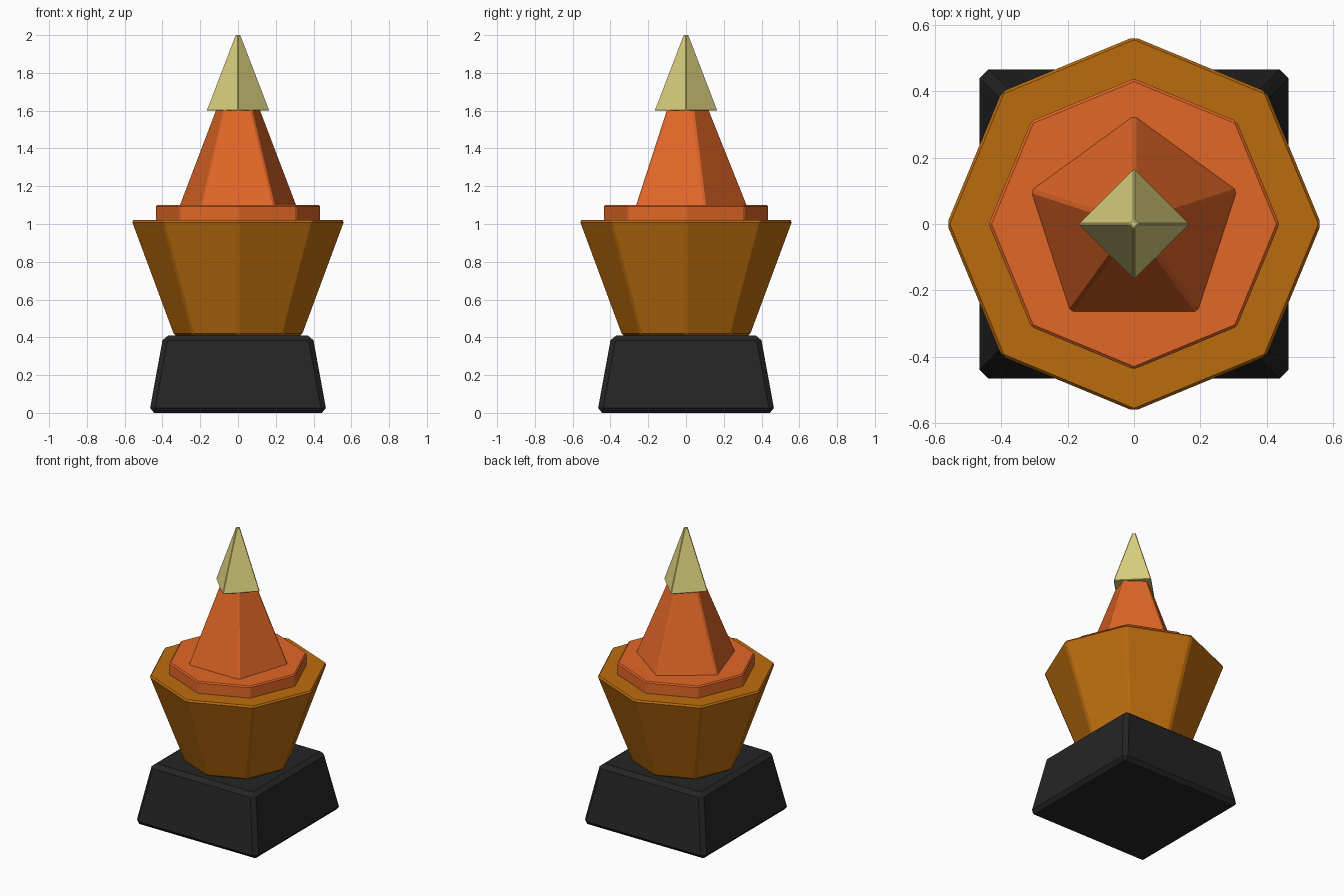
import bpy
import bmesh
from math import cos, sin, pi, sqrt

if "Cube" in bpy.data.objects:
    bpy.data.objects.remove(bpy.data.objects["Cube"], do_unlink=True)


def make_material(name, colour):
    mat = bpy.data.materials.new(name)
    mat.use_nodes = True
    rgba = (*colour, 1.0)
    mat.diffuse_color = rgba
    mat.node_tree.nodes["Principled BSDF"].inputs["Base Color"].default_value = rgba
    return mat


def frustum(name, sides, start, bottom, top, bevel, mat):
    """Closed, bevelled frustum; bottom and top are (corner radius, height)."""
    bm = bmesh.new()
    rings = []
    for radius, z in (bottom, top):
        angles = [start + 2 * pi * i / sides for i in range(sides)]
        rings.append([bm.verts.new((radius * cos(a), radius * sin(a), z)) for a in angles])
    low, high = rings
    bm.faces.new(low[::-1])
    bm.faces.new(high)
    for i in range(sides):
        j = (i + 1) % sides
        bm.faces.new((low[i], low[j], high[j], high[i]))
    bmesh.ops.bevel(bm, geom=bm.edges[:], offset=bevel, segments=1,
                    affect='EDGES', clamp_overlap=True)
    bmesh.ops.recalc_face_normals(bm, faces=bm.faces[:])
    mesh = bpy.data.meshes.new(name)
    bm.to_mesh(mesh)
    bm.free()
    mesh.materials.append(mat)
    obj = bpy.data.objects.new(name, mesh)
    bpy.context.collection.objects.link(obj)
    return obj


black = make_material("charcoal black", (0.018, 0.018, 0.018))
brown = make_material("amber brown", (0.50, 0.152, 0.004))
orange = make_material("burnt orange", (0.76, 0.135, 0.02))
cream = make_material("pale yellow", (0.72, 0.64, 0.21))

# Square plinth
frustum("plinth", 4, pi / 4, (0.47 * sqrt(2), 0), (0.395 * sqrt(2), 0.41), 0.026, black)
# Flared octagonal bowl
frustum("bowl", 8, 0, (0.342, 0.41), (0.568, 1.02), 0.012, brown)
# Octagonal collar on the bowl
frustum("collar", 8, 0, (0.438, 0.99), (0.438, 1.10), 0.008, orange)
# Five-sided spire, one corner to the back
frustum("spire", 5, pi / 2, (0.332, 1.085), (0.066, 1.75), 0.009, orange)
# Four-sided tip over the spire
frustum("tip", 4, 0, (0.168, 1.60), (0.015, 2.0), 0.004, cream)
